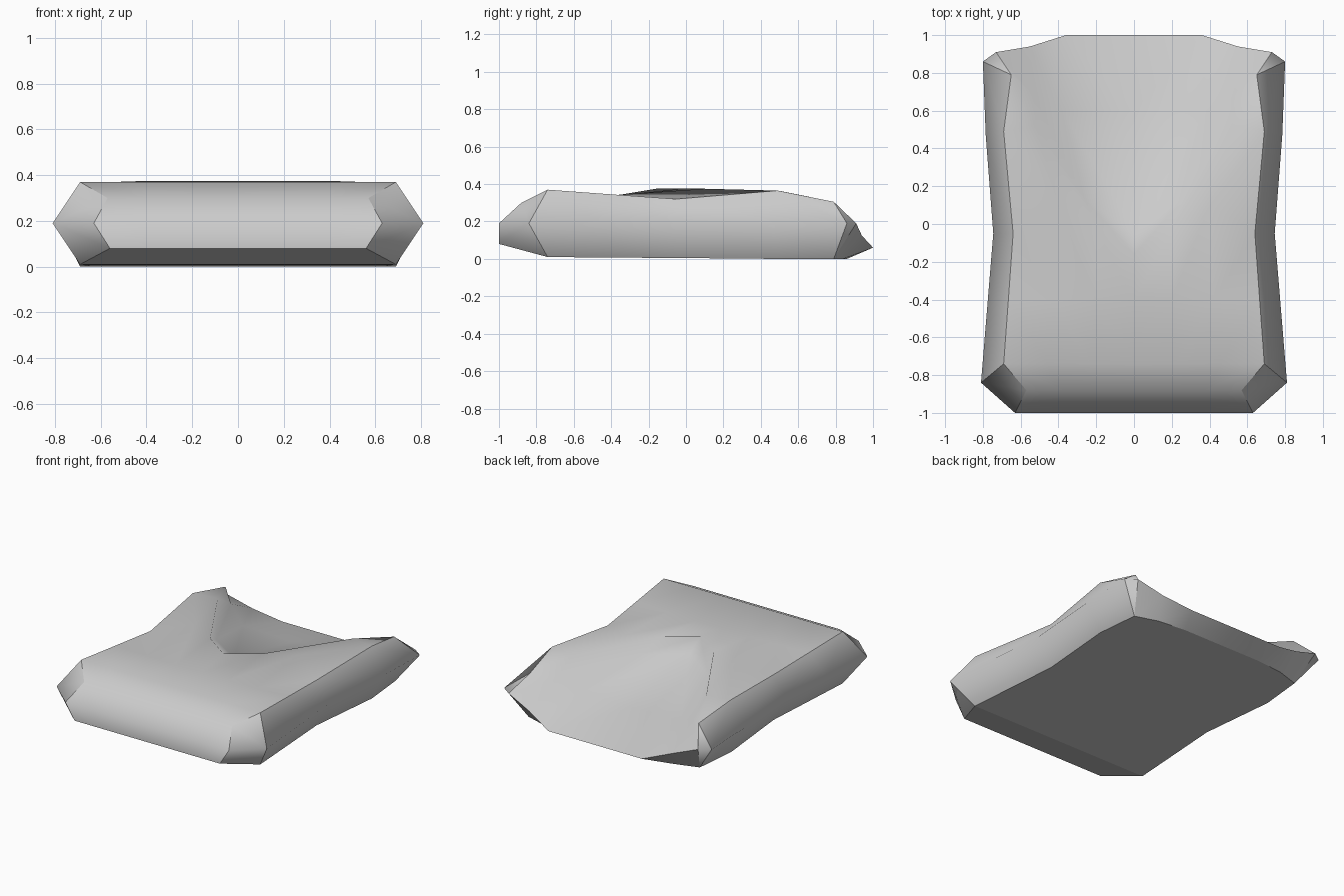
import bpy
import bmesh
from mathutils import Vector

default_cube = bpy.data.objects.get("Cube")
if default_cube:
    bpy.data.objects.remove(default_cube, do_unlink=True)


def flat_material(name, colour):
    material = bpy.data.materials.new(name)
    material.use_nodes = True
    material.diffuse_color = colour
    shader = material.node_tree.nodes["Principled BSDF"]
    shader.inputs["Base Color"].default_value = colour
    return material


def straight_row(width, y, z):
    """Half of a level row, from the centre line to its outer end."""
    return [Vector((width * part / 3, y, z)) for part in range(4)]


def add_face(mesh, points):
    """Add a face together with its mirror image."""
    for side in (1, -1):
        corners = [mesh.verts.new((side * p[0], p[1], p[2])) for p in points]
        mesh.faces.new(corners)


def bridge(mesh, first, second):
    """Fill the gap between two rows of equal length."""
    for i in range(len(first) - 1):
        add_face(mesh, (first[i], first[i + 1], second[i + 1], second[i]))


def fan(mesh, tip, rim):
    """Close a corner with triangles around one point."""
    for start, end in zip(rim, rim[1:]):
        add_face(mesh, (tip, start, end))


def crease(mesh, path):
    """Mark the edges that follow a path, on both sides, as sharp."""
    spots = [Vector(p) for p in path]
    for edge in mesh.edges:
        ends = [Vector((abs(v.co.x), v.co.y, v.co.z)) for v in edge.verts]
        if all(any((e - s).length < 0.001 for s in spots) for e in ends):
            edge.smooth = False


# Rounded front edge, from underside to top crest
front_rows = [
    straight_row(0.69, -0.74, 0.01),
    straight_row(0.56, -1, 0.08),
    straight_row(0.63, -1, 0.19),
    straight_row(0.57, -0.88, 0.3),
    straight_row(0.69, -0.74, 0.37),
]

# Top surface: sagging front, raised rim, scoop head, scoop floor, back lip
top_rows = [
    [(0, -0.4, 0.335), (0.2, -0.4, 0.335), (0.42, -0.4, 0.34), (0.665, -0.4, 0.345)],
    [(0, -0.16, 0.375), (0.2, -0.02, 0.375), (0.4, 0.1, 0.375), (0.64, -0.05, 0.32)],
    [(0, -0.04, 0.3), (0.26, 0.13, 0.29), (0.52, 0.52, 0.36), (0.69, 0.49, 0.365)],
    [(0, 0.6, 0.17), (0.38, 0.6, 0.18), (0.53, 0.68, 0.26), (0.65, 0.79, 0.305)],
    [(0, 1, 0.06), (0.36, 1, 0.06), (0.55, 0.94, 0.125), (0.73, 0.91, 0.19)],
]

# Flat underside, pinched at the waist
under_rows = [
    front_rows[0],
    straight_row(0.665, -0.4, 0.007),
    straight_row(0.64, -0.05, 0.005),
    straight_row(0.69, 0.49, 0),
    [(0, 0.86, 0), (0.3, 0.86, 0), (0.5, 0.84, 0), (0.66, 0.79, 0)],
]

# Side rails: upper crest, outermost line and lower edge
crest_rail = [row[-1] for row in [front_rows[-1]] + top_rows[:-1]]
outer_rail = [(0.81, -0.84, 0.19), (0.777, -0.44, 0.19), (0.745, -0.05, 0.19),
              (0.785, 0.47, 0.19), (0.8, 0.86, 0.19)]
lower_rail = [row[-1] for row in under_rows]

mesh = bmesh.new()
for rows in (front_rows + top_rows, under_rows, [top_rows[-1], under_rows[-1]],
             [crest_rail, outer_rail, lower_rail]):
    for first, second in zip(rows, rows[1:]):
        bridge(mesh, first, second)

# Clipped corners at the front and back
front_corner = [row[-1] for row in front_rows]
back_corner = [crest_rail[-1], top_rows[-1][-1], lower_rail[-1]]
fan(mesh, outer_rail[0], front_corner)
fan(mesh, outer_rail[-1], back_corner)

# Join the parts, then smooth all but the hard creases
bmesh.ops.remove_doubles(mesh, verts=mesh.verts, dist=0.001)
bmesh.ops.recalc_face_normals(mesh, faces=mesh.faces)
for face in mesh.faces:
    face.smooth = True
for path in (crest_rail, lower_rail, front_corner, back_corner, top_rows[-1],
             front_rows[0], front_rows[1], under_rows[-1],
             [crest_rail[0], outer_rail[0], lower_rail[0]],
             [crest_rail[-1], outer_rail[-1], lower_rail[-1]]):
    crease(mesh, path)

data = bpy.data.meshes.new("cushion_slab")
mesh.to_mesh(data)
mesh.free()
data.materials.append(flat_material("light grey", (0.6, 0.6, 0.6, 1)))
cushion = bpy.data.objects.new("cushion_slab", data)
bpy.context.collection.objects.link(cushion)
